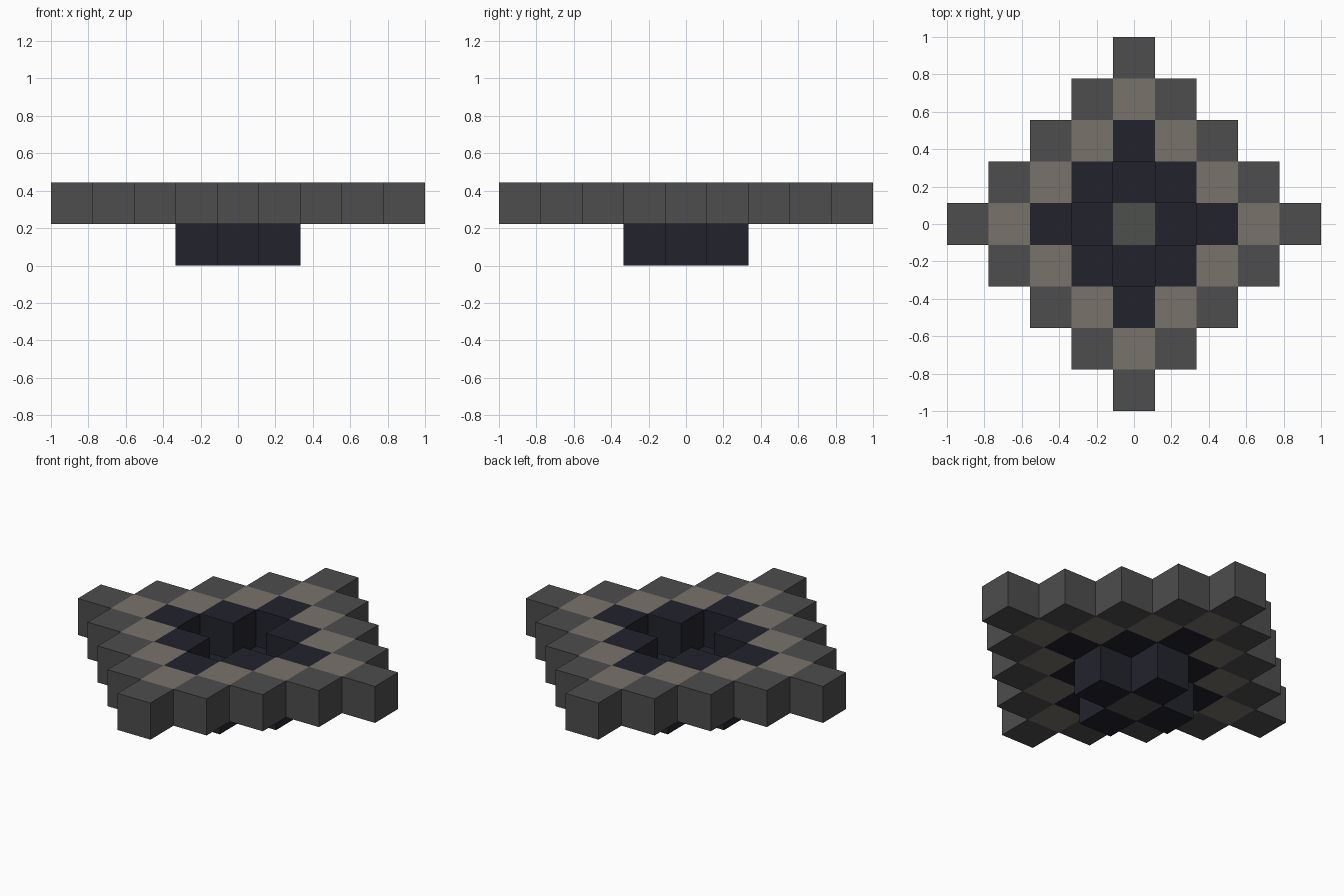
import bpy
import bmesh
from mathutils import Vector

default = bpy.data.objects.get("Cube")
if default:
    bpy.data.objects.remove(default, do_unlink=True)

CELL = 2 / 9  # nine blocks span the full width


def material(name, rgb):
    mat = bpy.data.materials.new(name)
    mat.use_nodes = True
    color = (*rgb, 1)
    mat.diffuse_color = color
    mat.node_tree.nodes["Principled BSDF"].inputs["Base Color"].default_value = color
    return mat


def cells(layer, rule):
    span = range(-4, 5)
    return {(i, j, layer) for i in span for j in span if rule(i, j)}


def dist(i, j):
    return abs(i) + abs(j)


gray = material("stone gray", (0.075, 0.075, 0.075))
tan = material("warm taupe", (0.19, 0.168, 0.145))
dark = material("dark navy", (0.0165, 0.0165, 0.027))
core = material("greenish gray", (0.075, 0.08, 0.075))

# Upper diamond with a cross-shaped pit, lower cross forming the pit floor
parts = {
    "outer_ring": (gray, cells(1, lambda i, j: dist(i, j) == 4)),
    "middle_ring": (tan, cells(1, lambda i, j: dist(i, j) == 3)),
    "inner_ring": (dark, cells(1, lambda i, j: dist(i, j) == 2)),
    "basin_floor": (dark, cells(0, lambda i, j: dist(i, j) == 1)),
    "basin_centre": (core, cells(0, lambda i, j: dist(i, j) == 0)),
}
solid = set().union(*(blocks for _, blocks in parts.values()))


def build(name, mat, blocks):
    bm = bmesh.new()
    for cell in sorted(blocks):
        centre = Vector(cell) * CELL + Vector((0, 0, CELL / 2))
        cube = bmesh.ops.create_cube(bm, size=CELL)
        bmesh.ops.translate(bm, verts=cube["verts"], vec=centre)
        # Drop the faces buried against a neighbouring block
        faces = {f for v in cube["verts"] for f in v.link_faces}
        buried = []
        for face in faces:
            step = (face.calc_center_median() - centre) * 2 / CELL
            if tuple(c + round(s) for c, s in zip(cell, step)) in solid:
                buried.append(face)
        bmesh.ops.delete(bm, geom=buried, context="FACES")
    bm.normal_update()
    mesh = bpy.data.meshes.new(name)
    bm.to_mesh(mesh)
    bm.free()
    mesh.materials.append(mat)
    obj = bpy.data.objects.new(name, mesh)
    bpy.context.collection.objects.link(obj)


for part, (mat, blocks) in parts.items():
    build(part, mat, blocks)
